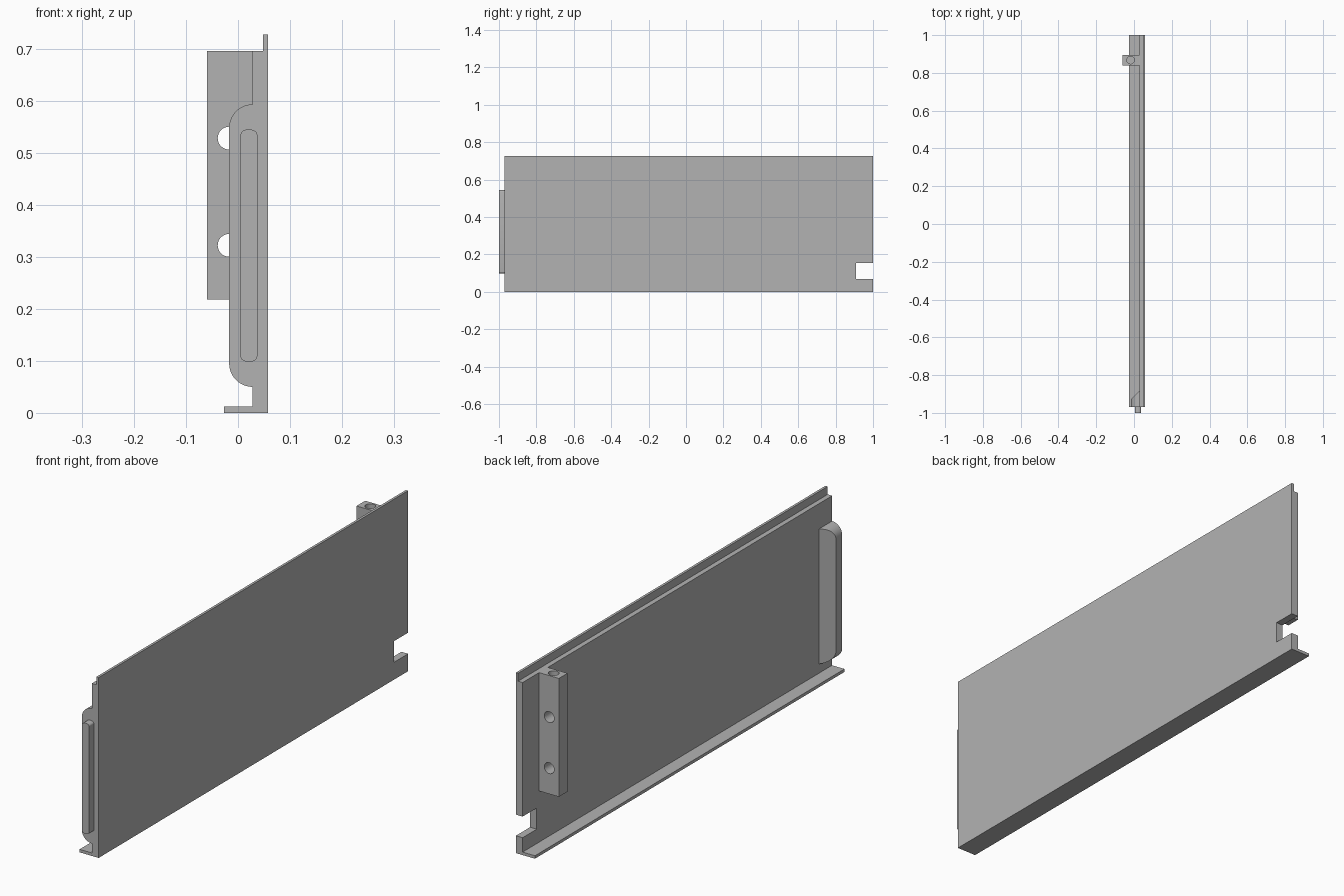
import bpy
import bmesh
import math
from mathutils import Matrix, Vector

cube = bpy.data.objects.get("Cube")
if cube:
    bpy.data.objects.remove(cube, do_unlink=True)

grey = bpy.data.materials.new("plain grey")
grey.use_nodes = True
colour = (0.45, 0.45, 0.45, 1)
grey.diffuse_color = colour
grey.node_tree.nodes["Principled BSDF"].inputs["Base Color"].default_value = colour

FRONT, BACK = -0.97, 1.0
INNER, OUTER = 0.028, 0.058


def finish(name, bm):
    bmesh.ops.recalc_face_normals(bm, faces=bm.faces)
    mesh = bpy.data.meshes.new(name)
    bm.to_mesh(mesh)
    bm.free()
    mesh.materials.append(grey)
    obj = bpy.data.objects.new(name, mesh)
    bpy.context.collection.objects.link(obj)
    return obj


def extrude_y(name, profile, y0, y1):
    """Extrude an (x, z) outline along y."""
    bm = bmesh.new()
    face = bm.faces.new([bm.verts.new((x, y0, z)) for x, z in profile])
    made = bmesh.ops.extrude_face_region(bm, geom=[face])["geom"]
    verts = [v for v in made if isinstance(v, bmesh.types.BMVert)]
    bmesh.ops.translate(bm, verts=verts, vec=(0, y1 - y0, 0))
    return finish(name, bm)


def box(name, low, high):
    (x0, y0, z0), (x1, y1, z1) = low, high
    return extrude_y(name, [(x0, z0), (x1, z0), (x1, z1), (x0, z1)], y0, y1)


def drill(name, radius, depth, centre, axis):
    bm = bmesh.new()
    turn = Vector((0, 0, 1)).rotation_difference(Vector(axis)).to_matrix().to_4x4()
    bmesh.ops.create_cone(bm, cap_ends=True, segments=32, radius1=radius,
                          radius2=radius, depth=depth,
                          matrix=Matrix.Translation(centre) @ turn)
    return finish(name, bm)


def cut(target, cutter):
    mod = target.modifiers.new(cutter.name, "BOOLEAN")
    mod.operation = "DIFFERENCE"
    mod.solver = "EXACT"
    mod.object = cutter
    cutter.hide_render = True
    cutter.hide_viewport = True
    cutter.display_type = "WIRE"
    cutter.hide_set(True)


def arc(cx, cz, rx, rz, start, end, steps=12):
    angles = [math.radians(start + (end - start) * i / steps) for i in range(steps + 1)]
    return [(cx + rx * math.cos(a), cz + rz * math.sin(a)) for a in angles]


def smooth(obj):
    bpy.ops.object.select_all(action="DESELECT")
    obj.select_set(True)
    bpy.context.view_layer.objects.active = obj
    bpy.ops.object.shade_smooth_by_angle(angle=math.radians(30))


# Long panel with bottom flange and thin top lip, in one section
panel = extrude_y("panel", [
    (-0.027, 0), (OUTER, 0), (OUTER, 0.727), (0.048, 0.727), (0.048, 0.695),
    (INNER, 0.695), (INNER, 0.012), (-0.027, 0.012)], FRONT, BACK)
cut(panel, box("notch_cutter", (0, 0.91, 0.07), (0.1, 1.05, 0.155)))

# Rounded end block, sloped back into the panel behind
r = 0.045
outline = (arc(INNER, 0.548, r, r, 90, 180) + arc(INNER, 0.095, r, r, 180, 270))
end_block = extrude_y("end_block", outline, FRONT, -0.93)
for v in end_block.data.vertices:
    if v.co.y > -0.95:
        v.co.y += v.co.x - (INNER - r)
smooth(end_block)

# Raised strip on the end face, with softly domed ends
strip = (arc(0.021, 0.535, 0.016, 0.01, 0, 180) +
         arc(0.021, 0.108, 0.016, 0.01, 180, 360))
smooth(extrude_y("end_strip", strip, -1.0, FRONT))

# Mounting post with two cross holes and one hole from the top
post = box("mounting_post", (-0.06, 0.84, 0.218), (INNER, 0.895, 0.695))
for i, z in enumerate((0.322, 0.528)):
    cut(post, drill(f"cross_hole_cutter_{i + 1}", 0.022, 0.2,
                    (-0.017, 0.868, z), (0, 1, 0)))
cut(post, drill("top_hole_cutter", 0.02, 0.2, (-0.018, 0.868, 0.695), (0, 0, 1)))
smooth(post)
